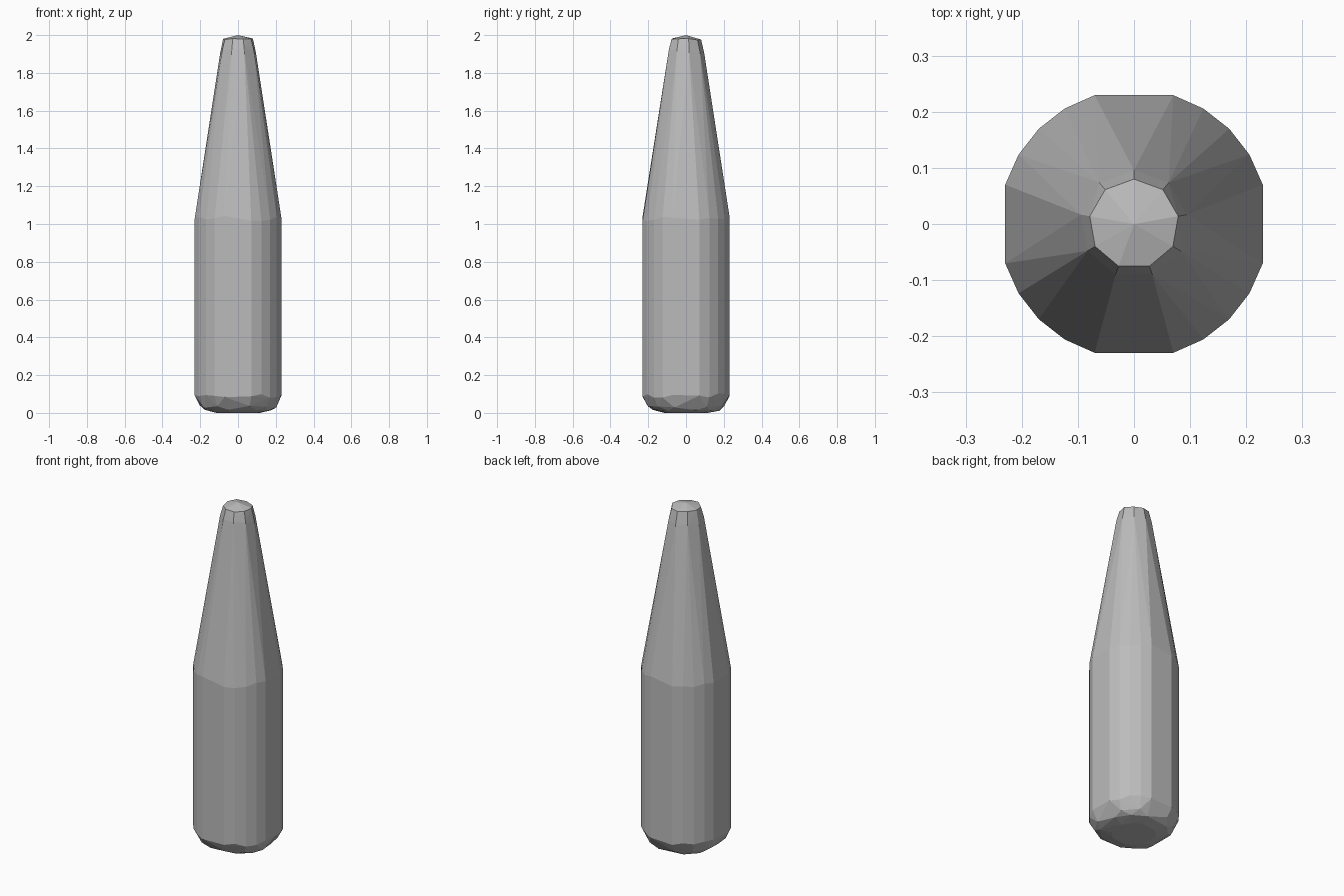
import bpy
import bmesh
import random
from math import sin, cos, radians

random.seed(4)

cube = bpy.data.objects.get("Cube")
if cube:
    bpy.data.objects.remove(cube, do_unlink=True)

# Plain grey material
grey = bpy.data.materials.new("plain_grey")
grey.use_nodes = True
colour = (0.5, 0.5, 0.5, 1.0)
grey.diffuse_color = colour
grey.node_tree.nodes["Principled BSDF"].inputs["Base Color"].default_value = colour

WIDE = [q * 90 + a for q in range(4) for a in (17, 31, 45, 59, 73)]
TIP = [i * 40 + 10 for i in range(9)]

bm = bmesh.new()


def ring(angles, radius, z, jitter=0.0, limit=1.0):
    """Add a ring of points, with four slightly flattened sides."""
    for a in angles:
        x = max(-limit, min(limit, radius * cos(radians(a))))
        y = max(-limit, min(limit, radius * sin(radians(a))))
        bm.verts.new((x, y, z + random.uniform(-jitter, jitter)))


# Rounded foot
ring(WIDE[::2], 0.12, 0.0)
ring(WIDE[::2], 0.185, 0.014, 0.004)
ring(WIDE[1::2], 0.212, 0.034, 0.008)
# Straight body
ring(WIDE, 0.24, 0.092, 0.012, 0.23)
ring(WIDE, 0.24, 1.03, 0.015, 0.23)
# Tapered neck and blunt tip
ring(TIP, 0.096, 1.915, 0.012)
ring(TIP, 0.08, 1.978, 0.004)
bm.verts.new((0, 0, 2.0))

# Wrap the rings in one convex faceted skin
hull = bmesh.ops.convex_hull(bm, input=bm.verts[:])
loose = {v for v in hull["geom_interior"] + hull["geom_unused"]
         if isinstance(v, bmesh.types.BMVert)}
bmesh.ops.delete(bm, geom=list(loose), context="VERTS")
bmesh.ops.recalc_face_normals(bm, faces=bm.faces[:])

mesh = bpy.data.meshes.new("tapered_body")
bm.to_mesh(mesh)
bm.free()
mesh.materials.append(grey)
body = bpy.data.objects.new("tapered_body", mesh)
bpy.context.collection.objects.link(body)
